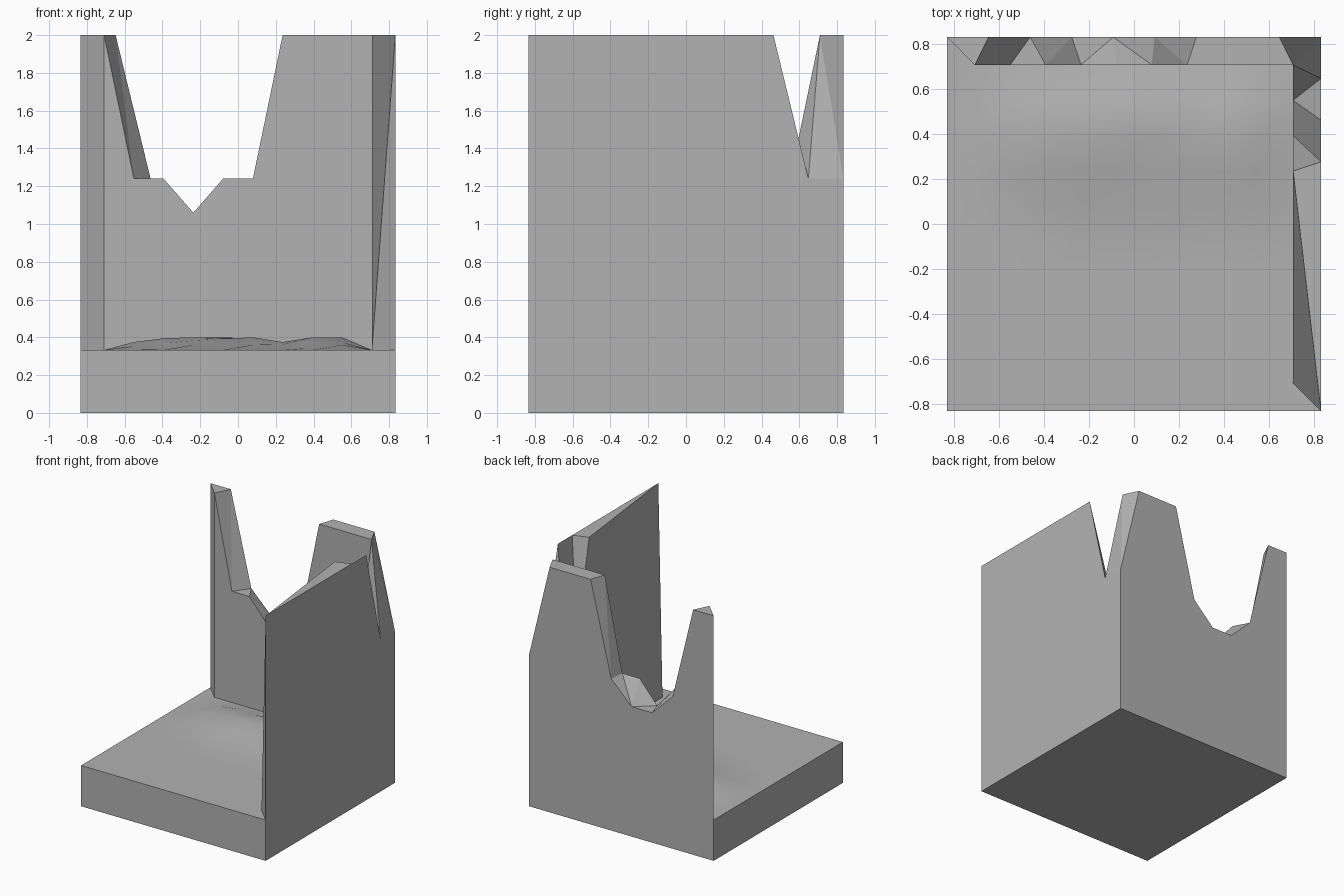
import bpy, bmesh

if "Cube" in bpy.data.objects:
    bpy.data.objects.remove(bpy.data.objects["Cube"])

R, I, FLOOR, TOP = 0.833, 0.709, 0.333, 2.0
MID, LOW = 1.24, 1.06

stone = bpy.data.materials.new("stone")
stone.diffuse_color = (0.446, 0.446, 0.446, 1)
stone.use_nodes = True
stone.node_tree.nodes["Principled BSDF"].inputs["Base Color"].default_value = stone.diffuse_color


def finish(name, bm):
    bmesh.ops.remove_doubles(bm, verts=bm.verts, dist=1e-5)
    bmesh.ops.recalc_face_normals(bm, faces=bm.faces)
    me = bpy.data.meshes.new(name)
    bm.to_mesh(me)
    bm.free()
    me.materials.append(stone)
    ob = bpy.data.objects.new(name, me)
    bpy.context.collection.objects.link(ob)
    return ob


def step(r, k):
    # k-th of ten stations along one side
    return -r + 2 * r * k / 9


# Floor slab: square block whose top carries low rubble-like bumps
bm = bmesh.new()
axis = [-R] + [step(I, k) for k in range(10)] + [R]
n = len(axis)
near = [0, 0, 0.005, 0.027, 0.007, 0.027, 0.007, 0.012, 0.027, 0]
mid = [0, 0.02, 0.035, 0.05, 0.03, 0.04, 0.03, 0.04, 0.04, 0]
far = [0, 0.042, 0.062, 0.067, 0.06, 0.067, 0.042, 0.067, 0.067, 0]
back = [0, 0.03, 0.05, 0.04, 0.067, 0.06, 0.04, 0.05, 0.04, 0]
rows = {5: near, 6: mid, 7: far, 8: back}  # grid rows with bumps
grid = []
for j, y in enumerate(axis):
    bumps = rows.get(j - 1, [0] * 10)
    grid.append([bm.verts.new((x, y, FLOOR + (bumps[i - 1] if 0 < i < 11 else 0)))
                 for i, x in enumerate(axis)])
top_faces = [bm.faces.new((grid[j][i], grid[j][i + 1], grid[j + 1][i + 1], grid[j + 1][i]))
             for j in range(n - 1) for i in range(n - 1)]
rim = (grid[0][:-1] + [r[-1] for r in grid[:-1]]
       + grid[-1][:0:-1] + [r[0] for r in grid[:0:-1]])
base = [bm.verts.new((v.co.x, v.co.y, 0)) for v in rim]
for k in range(len(rim)):
    m = (k + 1) % len(rim)
    bm.faces.new((rim[k], base[k], base[m], rim[m]))
bm.faces.new(base[::-1])
slab = finish("floor_slab", bm)
bpy.context.view_layer.objects.active = slab
slab.select_set(True)
bpy.ops.object.shade_smooth_by_angle(angle=0.8)

# Broken corner wall: heights along the back, round the corner, down the right
outer_h = [TOP, TOP, MID, LOW, LOW, MID, TOP, TOP, TOP, MID, MID, TOP, TOP]
inner_h = [TOP, MID, MID, LOW, MID, MID, TOP, TOP, TOP, TOP, MID, MID, TOP]


def path(r, k):
    return (step(r, k), r) if k <= 9 else (r, -step(r, k - 9))


bm = bmesh.new()


def column(r, k, h):
    x, y = path(r, k)
    return bm.verts.new((x, y, FLOOR)), bm.verts.new((x, y, h))


out = [column(R, k, h) for k, h in enumerate(outer_h)]
inn = [column(I, k, h) for k, h in enumerate(inner_h)]
for k in range(12):
    (ob, ot), (ob2, ot2) = out[k], out[k + 1]
    (ib, it), (ib2, it2) = inn[k], inn[k + 1]
    bm.faces.new((ob, ob2, ot2, ot))
    bm.faces.new((ib, it, it2, ib2))
    if 4 <= k <= 8:
        tris = (ot, ot2, it2), (ot, it2, it)
    else:
        tris = (ot, ot2, it), (ot2, it2, it)
    for t in tris:
        bm.faces.new(t)

# Left end cap
bm.faces.new((out[0][0], out[0][1], inn[0][1], inn[0][0]))

# Right front end: full-height outside, tapering inside to the floor
fb, ft = column(R, 18, TOP)
ib = bm.verts.new((I, -I, FLOOR))
(ob, ot), (jb, jt) = out[12], inn[12]
for f in ((ob, fb, ft, ot), (ot, ft, jt), (jt, ft, ib), (jb, jt, ib), (ib, ft, fb)):
    bm.faces.new(f)
finish("broken_corner_wall", bm)
